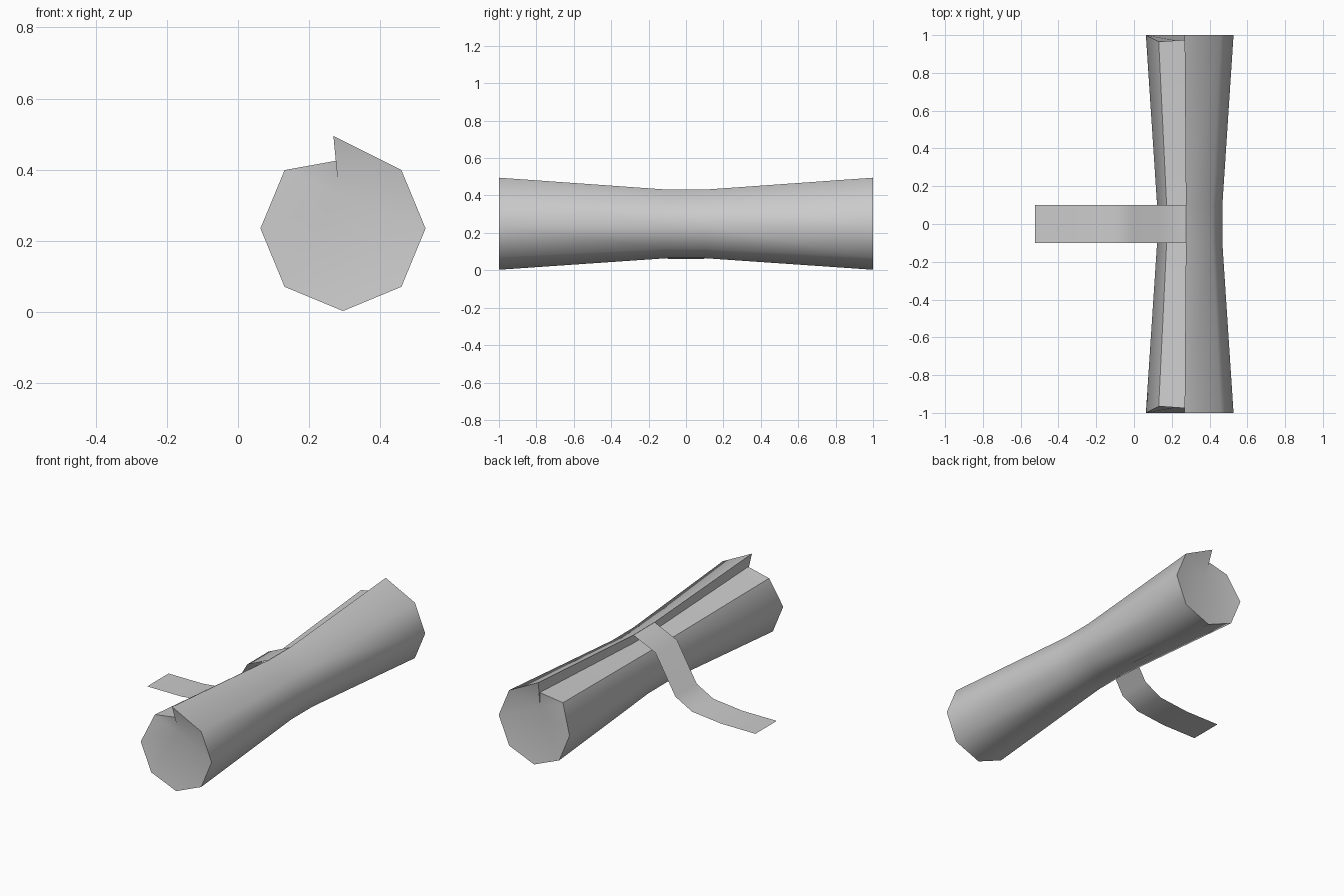
import bpy, bmesh, math
from mathutils import Vector

cube = bpy.data.objects.get("Cube")
if cube:
    bpy.data.objects.remove(cube, do_unlink=True)

grey = bpy.data.materials.new("plain_grey")
grey.use_nodes = True
grey.diffuse_color = (0.6, 0.6, 0.6, 1)
grey.node_tree.nodes["Principled BSDF"].inputs["Base Color"].default_value = (0.6, 0.6, 0.6, 1)

CX, CZ, R = 0.295, 0.235, 0.232
WAIST = 0.745


def finish(name, bm, angle):
    mesh = bpy.data.meshes.new(name)
    bm.to_mesh(mesh)
    bm.free()
    mesh.materials.append(grey)
    obj = bpy.data.objects.new(name, mesh)
    bpy.context.collection.objects.link(obj)
    bpy.ops.object.select_all(action='DESELECT')
    obj.select_set(True)
    bpy.context.view_layer.objects.active = obj
    bpy.ops.object.shade_smooth_by_angle(angle=math.radians(angle))
    return obj


# Spiral cross-section: lifted outer lip, clockwise octagon, tucked inner lip
profile = [Vector((0.268, 0.495))]
for i in range(1, 8):
    a = math.radians(90 - 45 * i)
    profile.append(Vector((CX + R * math.cos(a), CZ + R * math.sin(a))))
profile.append(Vector((0.275, 0.425)))
inset = {7: 0.035, 8: 0.025}  # the inner turn stops short of the ends

# Rolled sheet, narrowed at the waist and closed at both ends
bm = bmesh.new()
middle = Vector((CX, 0.245))
rings = []
for y, scale in ((-1, 1), (-0.1, WAIST), (0.1, WAIST), (1, 1)):
    ring = []
    for i, p in enumerate(profile):
        q = middle + (p - middle) * scale
        back = inset.get(i, 0) if abs(y) == 1 else 0
        ring.append(bm.verts.new((q.x, y - math.copysign(back, y), q.y)))
    rings.append(ring)
n = len(profile)
for a, b in zip(rings, rings[1:]):
    for i in range(n):
        j = (i + 1) % n
        bm.faces.new((a[i], a[j], b[j], b[i]))
for ring, y in ((rings[0], -0.96), (rings[-1], 0.96)):
    centre = bm.verts.new((0.284, y, 0.33))
    for i in range(n):
        bm.faces.new((ring[i], ring[(i + 1) % n], centre))
bmesh.ops.recalc_face_normals(bm, faces=bm.faces)
finish("rolled_sheet", bm, 50)

# Loose tie strap running from the waist down to the ground
path = [(0.275, 0.43), (0.13, 0.365), (0.0, 0.14), (-0.11, 0.08), (-0.3, 0.06), (-0.525, 0.06)]
bm = bmesh.new()
pairs = [[bm.verts.new((x, y, z)) for y in (-0.1, 0.1)] for x, z in path]
for a, b in zip(pairs, pairs[1:]):
    bm.faces.new((a[0], a[1], b[1], b[0]))
bmesh.ops.recalc_face_normals(bm, faces=bm.faces)
if sum(f.normal.z for f in bm.faces) < 0:
    bmesh.ops.reverse_faces(bm, faces=bm.faces)
finish("tie_strap", bm, 60)
